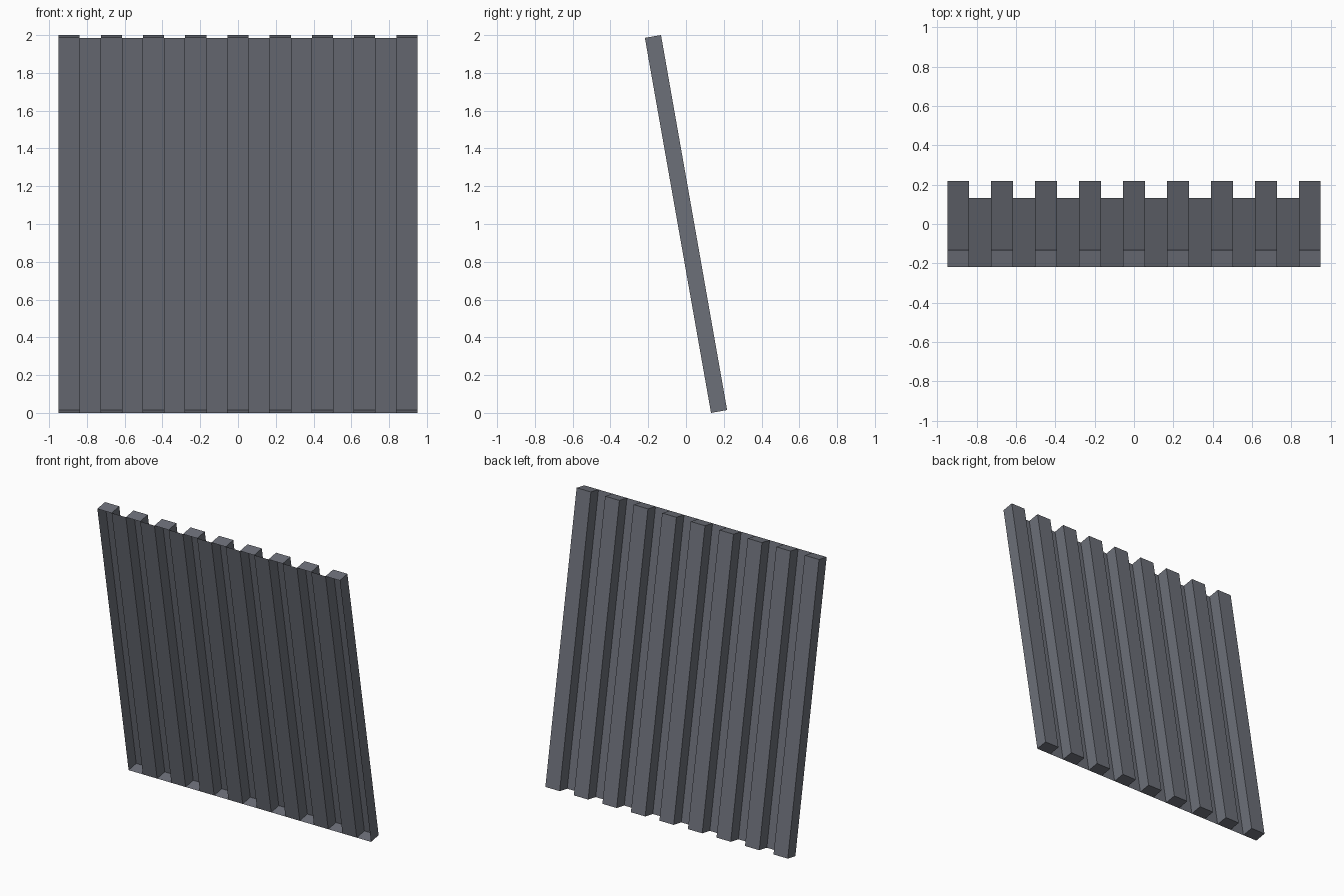
import bpy, bmesh, math
from mathutils import Matrix

cube = bpy.data.objects.get("Cube")
if cube:
    bpy.data.objects.remove(cube, do_unlink=True)

WIDTH, LENGTH, DEPTH = 1.9, 2.016, 0.0865
STRIPS = 17
TILT = math.radians(10)

# Single slate grey metal
metal = bpy.data.materials.new("slate_grey_metal")
metal.use_nodes = True
colour = (0.15, 0.16, 0.19, 1)
metal.diffuse_color = colour
metal.node_tree.nodes["Principled BSDF"].inputs["Base Color"].default_value = colour

# Square-wave cross-section: even strips are ribs pushed to the back
step = WIDTH / STRIPS
profile = [(-WIDTH / 2, 0)]
for i in range(STRIPS):
    y = DEPTH if i % 2 == 0 else 0
    x = -WIDTH / 2 + i * step
    profile += [(x, y), (x + step, y)]
profile.append((WIDTH / 2, 0))

bm = bmesh.new()
bottom = [bm.verts.new((x, y, 0)) for x, y in profile]
top = [bm.verts.new((x, y, LENGTH)) for x, y in profile]

# Thin folded sheet
for i in range(len(profile) - 1):
    bm.faces.new((bottom[i + 1], bottom[i], top[i], top[i + 1]))

# End caps on each rib, whose front stays open
for i in range(0, len(profile), 4):
    bm.faces.new(bottom[i:i + 4])
    bm.faces.new(top[i:i + 4][::-1])

# Lean the sheet towards the front and centre it on the ground
bm.transform(Matrix.Rotation(TILT, 4, "X"))
ys = [v.co.y for v in bm.verts]
zs = [v.co.z for v in bm.verts]
bmesh.ops.translate(bm, verts=bm.verts, vec=(0, -(min(ys) + max(ys)) / 2, -min(zs)))

mesh = bpy.data.meshes.new("corrugated_sheet")
bm.to_mesh(mesh)
bm.free()
mesh.materials.append(metal)
sheet = bpy.data.objects.new("corrugated_sheet", mesh)
bpy.context.collection.objects.link(sheet)
